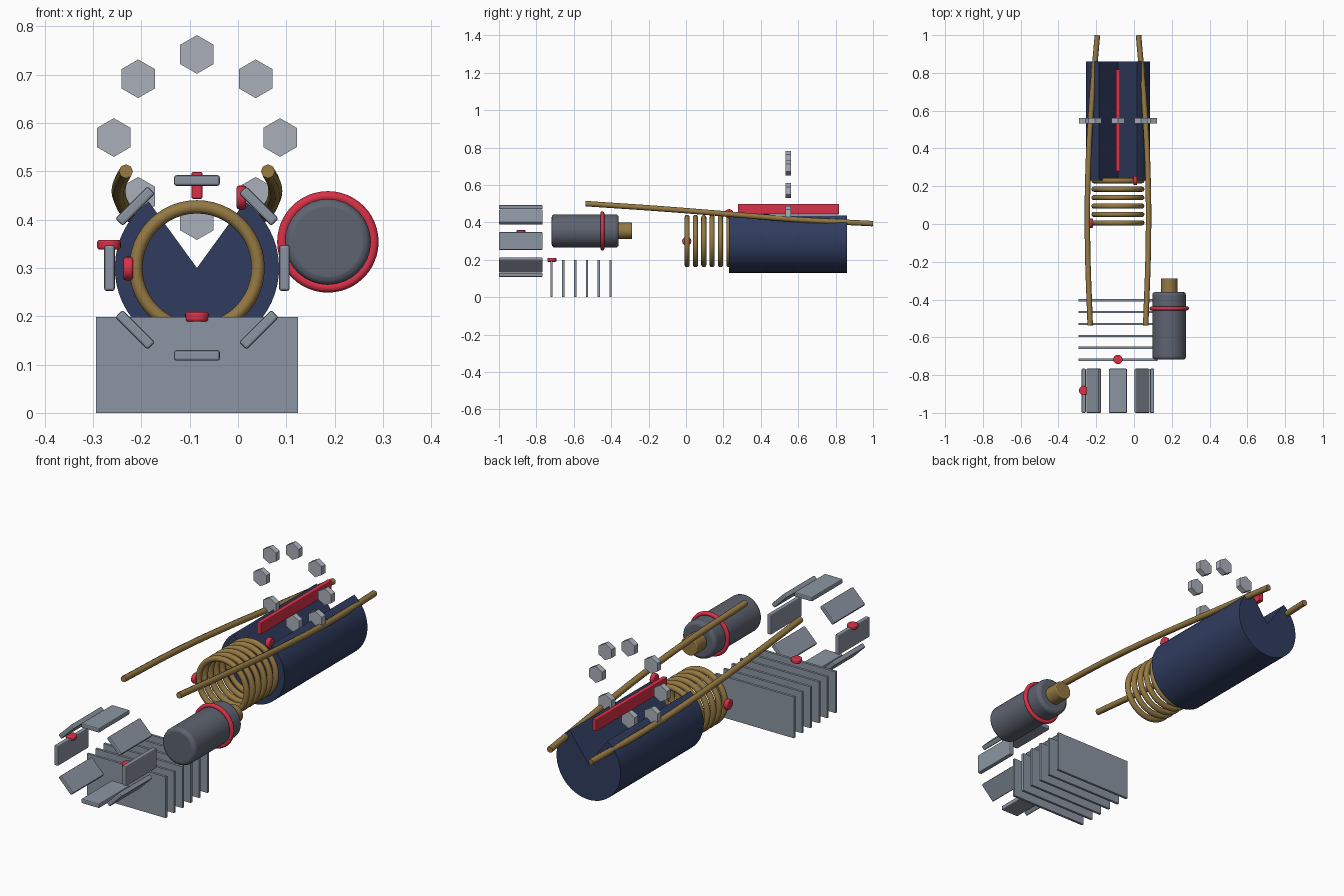
import bpy, bmesh, math
from mathutils import Matrix, Vector

if "Cube" in bpy.data.objects:
    bpy.data.objects.remove(bpy.data.objects["Cube"])

CX = -0.085          # x of the main axis
CZ = 0.30            # z of the main axis
ALONG_Y = (math.pi / 2, 0, 0)
ALONG_X = (0, math.pi / 2, 0)


def material(name, rgb):
    m = bpy.data.materials.new(name)
    m.diffuse_color = (*rgb, 1)
    m.use_nodes = True
    m.node_tree.nodes["Principled BSDF"].inputs["Base Color"].default_value = m.diffuse_color
    return m


NAVY = material("navy", (0.030, 0.046, 0.115))
GOLD = material("gold", (0.30, 0.19, 0.055))
RED = material("red", (0.70, 0.03, 0.065))
STEEL = material("steel", (0.26, 0.30, 0.36))
DARK = material("dark_steel", (0.11, 0.125, 0.16))
LIGHT = material("light_steel", (0.40, 0.43, 0.49))


def finish(name, mat, bevel=0.0, segments=2, smooth=True):
    o = bpy.context.object
    o.name = name
    o.data.materials.append(mat)
    if smooth:
        bpy.ops.object.shade_smooth_by_angle(angle=math.radians(35))
    if bevel:
        b = o.modifiers.new("bevel", 'BEVEL')
        b.width, b.segments = bevel, segments
        b.limit_method, b.angle_limit = 'ANGLE', math.radians(40)
    return o


def box(name, loc, size, mat, rot=(0, 0, 0), bevel=0.0):
    bpy.ops.mesh.primitive_cube_add(size=1, location=loc, rotation=rot)
    o = bpy.context.object
    o.scale = size
    bpy.ops.object.transform_apply(location=False, rotation=False, scale=True)
    return finish(name, mat, bevel, smooth=False)


def cylinder(name, loc, r, depth, mat, rot=ALONG_Y, sides=32, bevel=0.0, smooth=True):
    bpy.ops.mesh.primitive_cylinder_add(vertices=sides, radius=r, depth=depth,
                                        location=loc, rotation=rot)
    return finish(name, mat, bevel, 3, smooth)


def ring(name, loc, major, minor, mat):
    bpy.ops.mesh.primitive_torus_add(major_segments=48, minor_segments=12, location=loc,
                                     rotation=ALONG_Y, major_radius=major, minor_radius=minor)
    return finish(name, mat)


# Main barrel: cylinder with a V-shaped channel cut along its top
bm = bmesh.new()
half_gap = math.radians(36)
n = 44
pts = [(0, 0)]
for i in range(n + 1):
    a = half_gap + (2 * math.pi - 2 * half_gap) * i / n
    pts.append((0.17 * math.sin(a), 0.17 * math.cos(a)))
face = bm.faces.new([bm.verts.new((CX + x, 0.23, CZ + z)) for x, z in pts])
ext = bmesh.ops.extrude_face_region(bm, geom=[face])
bmesh.ops.translate(bm, vec=(0, 0.63, 0),
                    verts=[v for v in ext["geom"] if isinstance(v, bmesh.types.BMVert)])
bmesh.ops.recalc_face_normals(bm, faces=bm.faces)
mesh = bpy.data.meshes.new("barrel")
bm.to_mesh(mesh)
bm.free()
barrel = bpy.data.objects.new("barrel", mesh)
bpy.context.collection.objects.link(barrel)
bpy.context.view_layer.objects.active = barrel
barrel.select_set(True)
finish("barrel", NAVY)

# Red bar floating over the channel
box("channel_bar", (CX, 0.548, 0.471), (0.023, 0.54, 0.056), RED, bevel=0.004)

# Coil rings in front of the barrel
for i in range(6):
    ring(f"coil_ring_{i + 1}", (CX, 0.006 + 0.0446 * i, CZ), 0.1265, 0.0138, GOLD)

# Circle of hexagonal bolts
for i in range(8):
    a = i * math.pi / 4
    cylinder(f"hex_bolt_{i + 1}",
             (CX + 0.172 * math.sin(a), 0.547, 0.57 + 0.172 * math.cos(a)),
             0.04, 0.028, LIGHT, sides=6, smooth=False)

# Ring of front slats, each tangent to the circle
for i in range(8):
    a = i * math.pi / 4
    box(f"front_slat_{i + 1}",
        (CX + 0.181 * math.sin(a), -0.883, CZ + 0.181 * math.cos(a)),
        (0.095, 0.234, 0.022), STEEL, rot=(0, a, 0), bevel=0.005)

# Cooling fins
for i in range(6):
    box(f"cooling_fin_{i + 1}", (CX, -0.719 + 0.0632 * i, 0.099),
        (0.418, 0.012, 0.198), STEEL)

# Side motor: drum, collar and output shaft
MX, MZ = 0.186, 0.354
cylinder("motor_drum", (MX, -0.539, MZ), 0.089, 0.358, DARK, bevel=0.016)
ring("motor_collar", (MX, -0.447, MZ), 0.0945, 0.0105, RED)
cylinder("motor_shaft", (MX, -0.335, MZ), 0.044, 0.094, GOLD, sides=24, bevel=0.004)

# Pair of long curved rods
path = [(0.147, -0.537, 0.50), (0.161, -0.10, 0.47), (0.159, 0.25, 0.442),
        (0.141, 0.62, 0.413), (0.109, 0.999, 0.393)]
for side, name in ((-1, "left_rod"), (1, "right_rod")):
    cu = bpy.data.curves.new(name, 'CURVE')
    cu.dimensions = '3D'
    cu.bevel_depth, cu.bevel_resolution = 0.0145, 2
    cu.resolution_u, cu.use_fill_caps = 8, True
    sp = cu.splines.new('BEZIER')
    sp.bezier_points.add(len(path) - 1)
    for p, (x, y, z) in zip(sp.bezier_points, path):
        p.co = (CX + side * x, y, z)
        p.handle_left_type = p.handle_right_type = 'AUTO'
    rod = bpy.data.objects.new(name, cu)
    bpy.context.collection.objects.link(rod)
    cu.materials.append(GOLD)

# Small red buttons marking each group
buttons = {
    "slat_button": ((-0.267, -0.882, 0.348), (0, 0, 0)),
    "fin_button": ((CX, -0.717, 0.199), (0, 0, 0)),
    "coil_button": ((-0.227, 0.004, 0.299), ALONG_X),
    "barrel_button": ((0.007, 0.23, 0.446), ALONG_X),
}
for name, (loc, rot) in buttons.items():
    cylinder(name, loc, 0.0245, 0.02, RED, rot=rot, sides=20, bevel=0.005)
